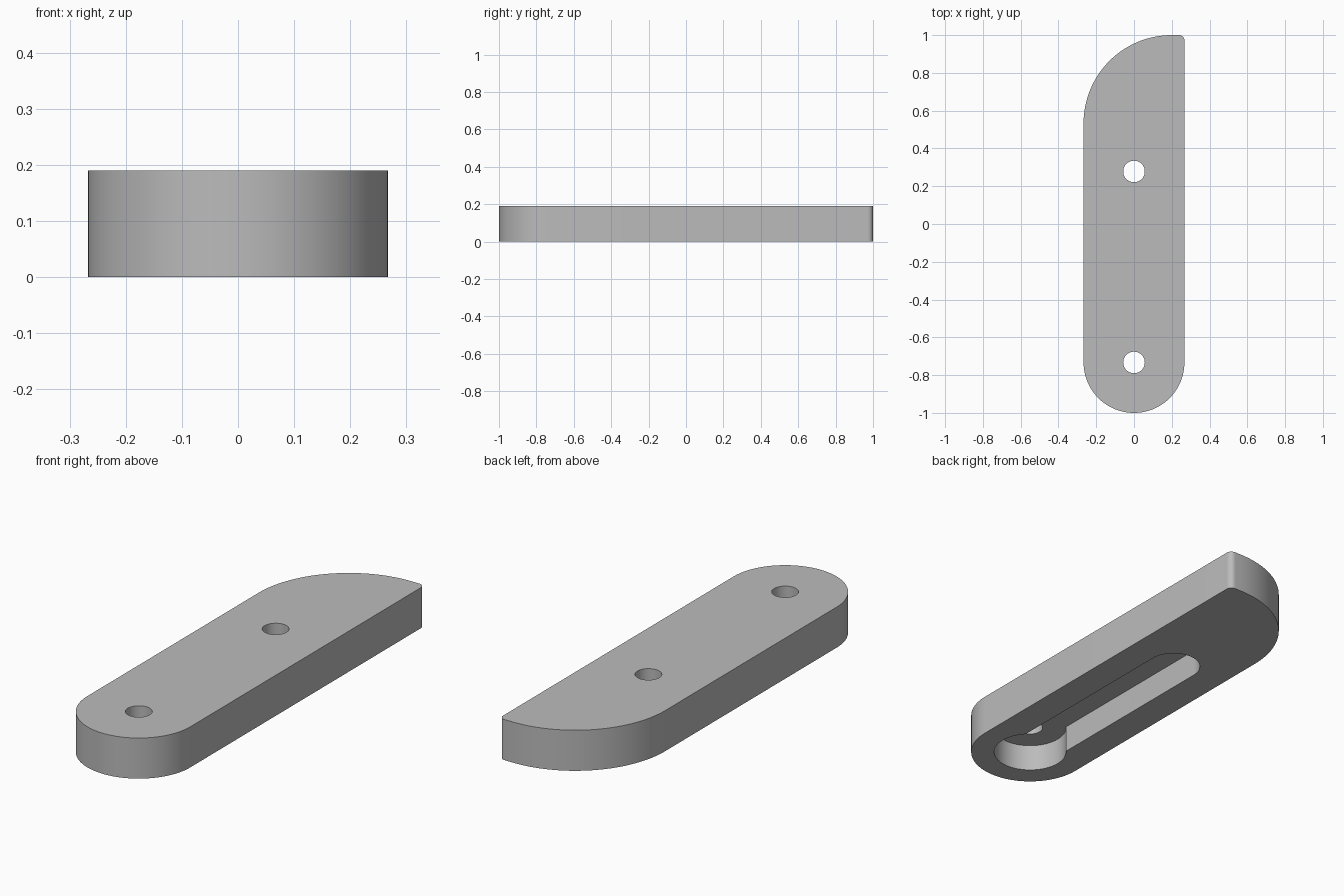
import bpy
import bmesh
from math import radians, cos, sin, asin, degrees

cube = bpy.data.objects.get("Cube")
if cube:
    bpy.data.objects.remove(cube)

HALF_W, HEIGHT = 0.267, 0.19
FRONT_Y, REAR_Y = -0.733, 0.278        # centres of the two screw holes
POCKET_R, SLOT_R, POCKET_DEPTH = 0.163, 0.12, 0.127
HOLE_R = 0.057

grey = bpy.data.materials.new("plain grey")
grey.use_nodes = True
colour = (0.5, 0.5, 0.5, 1)
grey.diffuse_color = colour
grey.node_tree.nodes["Principled BSDF"].inputs["Base Color"].default_value = colour


def arc(cx, cy, r, start, end, steps):
    """Points along an arc, angles in degrees."""
    angles = [radians(start + (end - start) * i / steps) for i in range(steps + 1)]
    return [(cx + r * cos(a), cy + r * sin(a)) for a in angles]


def prism(name, outline, z0, z1):
    """Extrude a closed outline between two heights."""
    bm = bmesh.new()
    base = bm.faces.new([bm.verts.new((x, y, z0)) for x, y in outline])
    top = bmesh.ops.extrude_face_region(bm, geom=[base])["geom"]
    verts = [v for v in top if isinstance(v, bmesh.types.BMVert)]
    bmesh.ops.translate(bm, verts=verts, vec=(0, 0, z1 - z0))
    bmesh.ops.recalc_face_normals(bm, faces=bm.faces)
    mesh = bpy.data.meshes.new(name)
    bm.to_mesh(mesh)
    bm.free()
    mesh.materials.append(grey)
    obj = bpy.data.objects.new(name, mesh)
    bpy.context.collection.objects.link(obj)
    return obj


# Body: round front end, wide arc on the rear right, small rounded rear left corner
big_r, small_r = 0.467, 0.028
outline = (arc(0, -1 + HALF_W, HALF_W, 180, 360, 64)
           + arc(HALF_W - small_r, 1 - small_r, small_r, 0, 90, 12)
           + arc(big_r - HALF_W, 1 - big_r, big_r, 90, 180, 48))
body = prism("mounting_plate", outline, 0, HEIGHT)

# Keyhole pocket in the underside: round recess leading into a slot
neck = degrees(asin(SLOT_R / POCKET_R))
keyhole = (arc(0, FRONT_Y, POCKET_R, 90 + neck, 450 - neck, 56)
           + arc(0, REAR_Y, SLOT_R, 0, 180, 32))
cutters = [prism("keyhole_cutter", keyhole, -0.1, POCKET_DEPTH)]

# Two screw holes through the plate
for label, y in (("front", FRONT_Y), ("rear", REAR_Y)):
    circle = arc(0, y, HOLE_R, 0, 360, 40)[:-1]
    cutters.append(prism(label + "_hole_cutter", circle, 0.05, HEIGHT + 0.1))

bpy.ops.object.select_all(action="DESELECT")
bpy.context.view_layer.objects.active = body
body.select_set(True)
for cutter in cutters:
    mod = body.modifiers.new(cutter.name, "BOOLEAN")
    mod.operation = "DIFFERENCE"
    mod.solver = "EXACT"
    mod.object = cutter
    bpy.ops.object.modifier_apply(modifier=mod.name)
    bpy.data.objects.remove(cutter)

bpy.ops.object.shade_smooth_by_angle(angle=radians(30))
